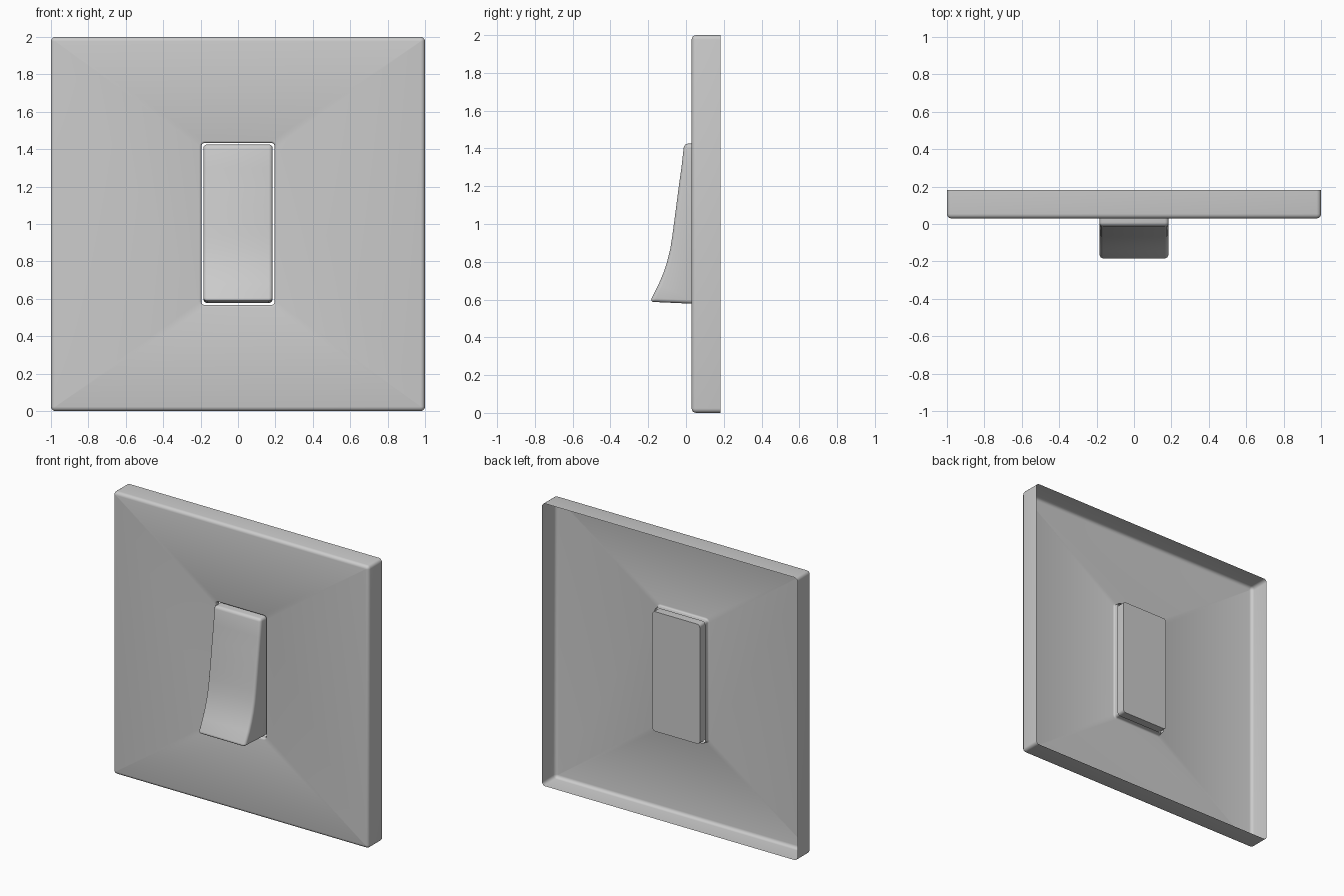
import bpy, bmesh, math

if "Cube" in bpy.data.objects:
    bpy.data.objects.remove(bpy.data.objects["Cube"])


def finish(bm, name, angle=35):
    bmesh.ops.recalc_face_normals(bm, faces=bm.faces)
    mesh = bpy.data.meshes.new(name)
    bm.to_mesh(mesh)
    bm.free()
    ob = bpy.data.objects.new(name, mesh)
    bpy.context.collection.objects.link(ob)
    bpy.context.view_layer.objects.active = ob
    ob.select_set(True)
    bpy.ops.object.shade_smooth_by_angle(angle=math.radians(angle))
    ob.select_set(False)
    return ob


def ring(bm, hx, hz, r, y, steps=4):
    """Rounded rectangle of vertices facing -y, centred on z = 1."""
    verts = []
    for q, (sx, sz) in enumerate(((1, 1), (-1, 1), (-1, -1), (1, -1))):
        for i in range(steps + 1):
            a = (q + i / steps) * math.pi / 2
            verts.append(bm.verts.new((sx * (hx - r) + r * math.cos(a), y,
                                       1 + sz * (hz - r) + r * math.sin(a))))
    return verts


# Wall plate: thin open-backed shell, rounded front rim, window with a lip
FRONT, BACK, R, LIP = 0.03, 0.182, 0.024, 0.012
sections = [(1, 1, R, BACK)]
for i in range(5):
    a = i / 4 * math.pi / 2
    inset = R * (1 - math.cos(a)) * 0.95
    sections.append((1 - inset, 1 - inset, R - inset, FRONT + R * (1 - math.sin(a))))
for i in range(4):
    a = i / 3 * math.pi / 2
    d = LIP * math.sin(a)
    sections.append((0.208 - d, 0.445 - d, 0.03 - d, FRONT + LIP * (1 - math.cos(a))))
sections.append((0.196, 0.433, 0.018, 0.07))

bm = bmesh.new()
rings = [ring(bm, *s) for s in sections]
for a, b in zip(rings, rings[1:]):
    n = len(a)
    for i in range(n):
        j = (i + 1) % n
        bm.faces.new((a[i], a[j], b[j], b[i]))
finish(bm, "wall_plate")

# Rocker: curved side profile (y, z) extruded across the width
profile = [(0.11, 1.425), (-0.01, 1.425), (-0.024, 1.3), (-0.038, 1.2),
           (-0.051, 1.1), (-0.064, 1.0), (-0.072, 0.94), (-0.083, 0.87),
           (-0.1, 0.8), (-0.12, 0.74), (-0.145, 0.68), (-0.191, 0.588),
           (0.03, 0.578), (0.11, 0.578)]
HALF = 0.185
bm = bmesh.new()
left, right = ([bm.verts.new((x, y, z)) for y, z in profile] for x in (-HALF, HALF))
bm.faces.new(left)
bm.faces.new(right[::-1])
n = len(profile)
for i in range(n):
    j = (i + 1) % n
    bm.faces.new((left[i], right[i], right[j], left[j]))
bmesh.ops.recalc_face_normals(bm, faces=bm.faces)

# Soften every sharp edge except those around the flat back
edges = [e for e in bm.edges
         if e.calc_face_angle() > math.radians(35)
         and not all(v.co.y > 0.1 for v in e.verts)]
bmesh.ops.bevel(bm, geom=edges, offset=0.02, offset_type='OFFSET', segments=4,
                profile=0.5, affect='EDGES', clamp_overlap=True)
finish(bm, "rocker_switch", 40)
